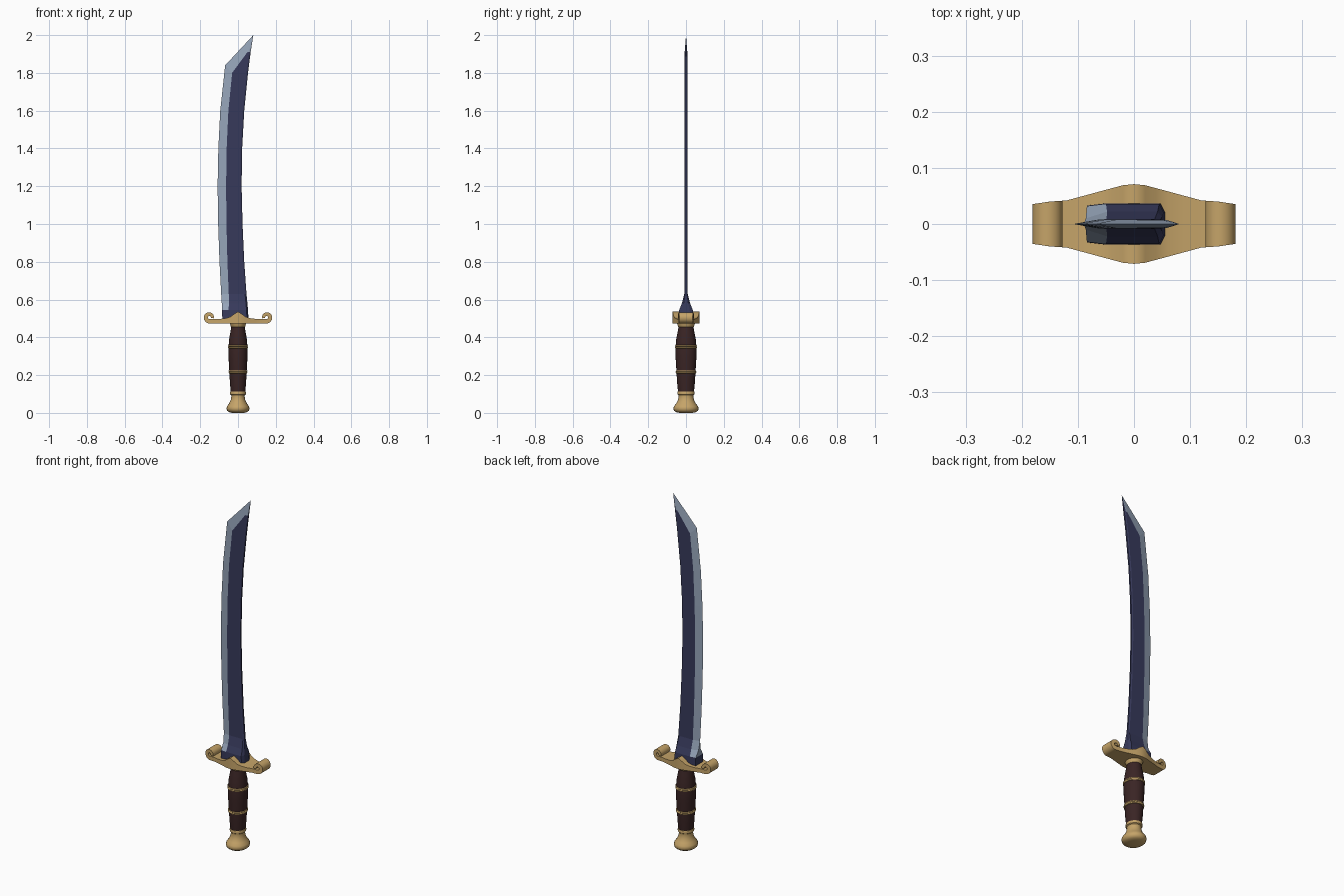
import bpy, bmesh, math

if "Cube" in bpy.data.objects:
    bpy.data.objects.remove(bpy.data.objects["Cube"])


def material(name, rgb):
    m = bpy.data.materials.new(name)
    m.diffuse_color = (*rgb, 1)
    m.use_nodes = True
    m.node_tree.nodes["Principled BSDF"].inputs["Base Color"].default_value = m.diffuse_color
    return m


NAVY = material("navy steel", (0.038, 0.042, 0.105))
STEEL = material("pale steel", (0.30, 0.37, 0.48))
GOLD = material("gold", (0.56, 0.37, 0.14))
BROWN = material("dark brown", (0.042, 0.018, 0.018))


def finish(bm, name, mats, smooth=None):
    bmesh.ops.remove_doubles(bm, verts=bm.verts, dist=1e-5)
    bmesh.ops.recalc_face_normals(bm, faces=bm.faces)
    me = bpy.data.meshes.new(name)
    bm.to_mesh(me)
    bm.free()
    for m in mats:
        me.materials.append(m)
    if smooth:
        me.shade_smooth()
        me.set_sharp_from_angle(angle=math.radians(smooth))
    ob = bpy.data.objects.new(name, me)
    bpy.context.collection.objects.link(ob)
    return ob


def lathe(name, profile, mat, n=24, ysc=1.1):
    # revolve (radius, z) points, slightly deeper in y
    bm = bmesh.new()
    rings = [[bm.verts.new((r * math.cos(2 * math.pi * i / n),
                            ysc * r * math.sin(2 * math.pi * i / n), z))
              for i in range(n)] for r, z in profile]
    for a, b in zip(rings, rings[1:]):
        for i in range(n):
            j = (i + 1) % n
            bm.faces.new((a[i], a[j], b[j], b[i]))
    bm.faces.new(rings[0])
    bm.faces.new(rings[-1])
    return finish(bm, name, [mat], 40)


# Blade: rows of (edge z, body z, edge x, bevel x, spine x, half thickness, edge half thickness)
rows = [
    (0.49, 0.49, -0.083, -0.050, 0.056, 0.037, 0.033),
    (0.545, 0.545, -0.084, -0.050, 0.053, 0.036, 0.032),
    (0.58, 0.58, -0.086, -0.048, 0.050, 0.022, 0.010),
    (0.63, 0.63, -0.089, -0.049, 0.045, 0.009, 0),
    (0.80, 0.80, -0.098, -0.056, 0.033, 0.008, 0),
    (1.00, 1.00, -0.105, -0.061, 0.024, 0.008, 0),
    (1.20, 1.20, -0.108, -0.063, 0.019, 0.008, 0),
    (1.40, 1.40, -0.104, -0.060, 0.022, 0.008, 0),
    (1.60, 1.60, -0.094, -0.051, 0.033, 0.008, 0),
    (1.84, 1.80, -0.068, -0.031, 0.053, 0.008, 0),
    (2.00, 1.91, 0.081, 0.050, 0.067, 0.007, 0),
]
bm = bmesh.new()
loops = []
for ze, zb, xe, xb, xs, t, e in rows:
    side = [(xe, -e, ze), (xb, -t, zb), (xs - 0.008, -t, zb), (xs, -t * 0.55, zb)]
    pts = side + [(x, -y, z) for x, y, z in reversed(side)]
    loops.append([bm.verts.new(p) for p in pts])
for k, (a, b) in enumerate(zip(loops, loops[1:])):
    for j in range(8):
        f = bm.faces.new((a[j], a[(j + 1) % 8], b[(j + 1) % 8], b[j]))
        f.material_index = 1 if k > 0 and j in (0, 6, 7) else 0
bm.faces.new(loops[0])
tip = loops[-1]
for j in range(1, 7):
    bm.faces.new((tip[0], tip[j], tip[j + 1])).material_index = 0 if j in (3, 4) else 1
    if j in (1, 2, 5, 6):
        continue
finish(bm, "blade", [NAVY, STEEL])


# Guard: a strip of (bottom, top) stations ending in a scroll, mirrored in x
def half_depth(x):
    keys = [(0, 0.071), (0.02, 0.069), (0.05, 0.061), (0.12, 0.042), (0.15, 0.040), (0.19, 0.034)]
    for (x0, w0), (x1, w1) in zip(keys, keys[1:]):
        if x <= x1:
            return w0 + (w1 - w0) * (x - x0) / (x1 - x0)
    return keys[-1][1]


stations = [((x, 0.474), (x, top)) for x, top in
            [(0, 0.536), (0.02, 0.524), (0.04, 0.509), (0.06, 0.502), (0.09, 0.498), (0.12, 0.497)]]
cx, cz = 0.151, 0.506
for i in range(19):
    a = math.radians(-90 + 285 * i / 18)
    ro, ri = 0.033 - 0.010 * i / 18, 0.010 - 0.003 * i / 18
    stations.append(tuple((cx + r * math.cos(a), cz + r * math.sin(a)) for r in (ro, ri)))
bm = bmesh.new()
loops = []
for lo, hi in stations:
    loops.append([bm.verts.new((p[0], s * half_depth(p[0]), p[1]))
                  for p, s in ((lo, -1), (hi, -1), (hi, 1), (lo, 1))])
for a, b in zip(loops, loops[1:]):
    for j in range(4):
        bm.faces.new((a[j], a[(j + 1) % 4], b[(j + 1) % 4], b[j]))
bm.faces.new(loops[-1])
guard = finish(bm, "guard", [GOLD], 35)
mir = guard.modifiers.new("mirror", 'MIRROR')
mir.use_axis[0] = True

# Collar, grip, bands and pommel
lathe("collar", [(0.034, 0.452), (0.038, 0.456), (0.040, 0.465), (0.044, 0.476)], GOLD)
lathe("grip", [(0.038, 0.11), (0.042, 0.15), (0.045, 0.20), (0.047, 0.24), (0.050, 0.29),
               (0.051, 0.34), (0.047, 0.39), (0.040, 0.43), (0.035, 0.46)], BROWN)
for i, (z, r) in enumerate([(0.217, 0.046), (0.350, 0.050)]):
    lathe("grip_band_%d" % (i + 1),
          [(r - 0.003, z - 0.010), (r + 0.003, z - 0.007), (r + 0.004, z - 0.003), (r + 0.001, z),
           (r + 0.004, z + 0.003), (r + 0.003, z + 0.007), (r - 0.003, z + 0.010)], GOLD)
lathe("pommel", [(0.030, 0), (0.048, 0.004), (0.058, 0.012), (0.061, 0.024), (0.058, 0.035),
                 (0.048, 0.048), (0.039, 0.066), (0.035, 0.088), (0.036, 0.094), (0.041, 0.098),
                 (0.042, 0.106), (0.040, 0.113), (0.034, 0.116)], GOLD)
